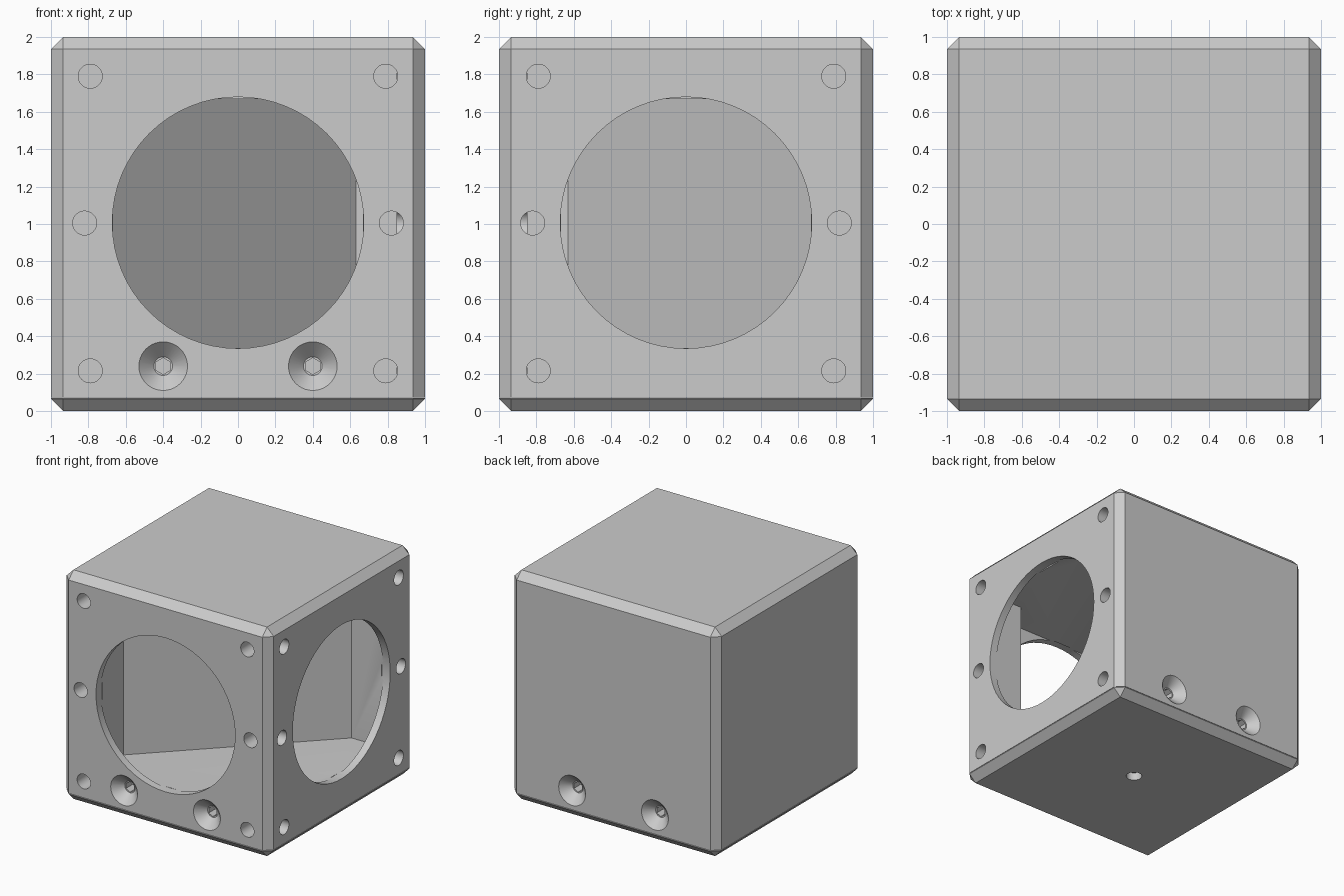
import bpy, bmesh
from math import pi
from mathutils import Matrix, Vector

if "Cube" in bpy.data.objects:
    bpy.data.objects.remove(bpy.data.objects["Cube"])

SEAM = 0.07      # height of the base plate
CHAMFER = 0.065


def make_object(name, bm):
    bmesh.ops.recalc_face_normals(bm, faces=bm.faces)
    mesh = bpy.data.meshes.new(name)
    bm.to_mesh(mesh)
    bm.free()
    obj = bpy.data.objects.new(name, mesh)
    bpy.context.collection.objects.link(obj)
    return obj


def chamfered_slab(name, keep_above):
    """Chamfered 2 x 2 x 2 cube, split at the seam; one half is kept."""
    bm = bmesh.new()
    bmesh.ops.create_cube(bm, size=2, matrix=Matrix.Translation((0, 0, 1)))
    bmesh.ops.bevel(bm, geom=bm.edges[:], offset=CHAMFER, segments=1,
                    affect='EDGES')
    z = SEAM + (0.003 if keep_above else -0.001)
    res = bmesh.ops.bisect_plane(bm, geom=bm.verts[:] + bm.edges[:] + bm.faces[:],
                                 plane_co=(0, 0, z), plane_no=(0, 0, 1),
                                 clear_inner=keep_above, clear_outer=not keep_above)
    rim = [e for e in res['geom_cut'] if isinstance(e, bmesh.types.BMEdge)]
    bmesh.ops.contextual_create(bm, geom=rim)
    return make_object(name, bm)


def cone_cutter(name, start, direction, depth, r1, r2, sides):
    """Round cutter from start along direction, radius r1 to r2."""
    d = Vector(direction).normalized()
    rot = d.to_track_quat('Z', 'Y').to_matrix().to_4x4()
    bm = bmesh.new()
    bmesh.ops.create_cone(bm, cap_ends=True, segments=sides, radius1=r1,
                          radius2=r2, depth=depth,
                          matrix=Matrix.Translation(Vector(start) + d * depth / 2) @ rot)
    return make_object(name, bm)


def prism_cutter(name, outline, z0, z1):
    bm = bmesh.new()
    face = bm.faces.new([bm.verts.new((x, y, z0)) for x, y in outline])
    ext = bmesh.ops.extrude_face_region(bm, geom=[face])
    bmesh.ops.translate(bm, vec=(0, 0, z1 - z0),
                        verts=[v for v in ext['geom'] if isinstance(v, bmesh.types.BMVert)])
    return make_object(name, bm)


def cut(target, cutter):
    cutter.hide_render = True
    mod = target.modifiers.new('cut', 'BOOLEAN')
    mod.operation, mod.solver, mod.object = 'DIFFERENCE', 'EXACT', cutter
    bpy.context.view_layer.objects.active = target
    bpy.ops.object.modifier_apply(modifier=mod.name)
    bpy.data.objects.remove(cutter)


housing = chamfered_slab('housing', True)
base = chamfered_slab('base_plate', False)

# Inner chamber with the 45 degree mirror wall on its back side
chamber = [(-0.667, -0.933), (0.667, -0.933), (0.667, -0.667), (0.933, -0.667),
           (0.933, 0.667), (0.63, 0.667), (-0.667, -0.63)]
cut(housing, prism_cutter('chamber_cutter', chamber, 0.338, 1.667))

# Round windows and six blind holes on the front and right faces
holes = [(s * u, z) for s in (-1, 1)
         for u, z in ((0.79, 1.79), (0.82, 1.005), (0.79, 0.215))]
for face in ('front', 'right'):
    def on_face(u, z, out):
        return (u, -1 - out, z) if face == 'front' else (1 + out, u, z)
    inward = (0, 1, 0) if face == 'front' else (-1, 0, 0)
    cut(housing, cone_cutter('window_cutter', on_face(0, 1.007, 0.1), inward,
                             0.18, 0.672, 0.672, 64))
    for u, z in holes:
        cut(housing, cone_cutter('hole_cutter', on_face(u, z, 0.05), inward,
                                 0.20, 0.064, 0.064, 32))

# Countersunk screw holes on the front and back faces
for side in (-1, 1):
    for x in (-0.4, 0.4):
        inward = (0, -side, 0)
        cut(housing, cone_cutter('countersink_cutter', (x, side * 1.01, 0.24),
                                 inward, 0.09, 0.14, 0.05, 40))
        cut(housing, cone_cutter('screw_hole_cutter', (x, side * 0.96, 0.24),
                                 inward, 0.30, 0.044, 0.044, 6))

# Mounting hole in the middle of the underside
for part in (base, housing):
    cut(part, cone_cutter('mount_cutter', (0, 0, -0.05), (0, 0, 1),
                          0.28, 0.065, 0.065, 32))

# Smooth the round holes, keep the edges crisp
for part in (housing, base):
    bpy.ops.object.select_all(action='DESELECT')
    part.select_set(True)
    bpy.context.view_layer.objects.active = part
    bpy.ops.object.shade_smooth_by_angle(angle=pi / 6)
